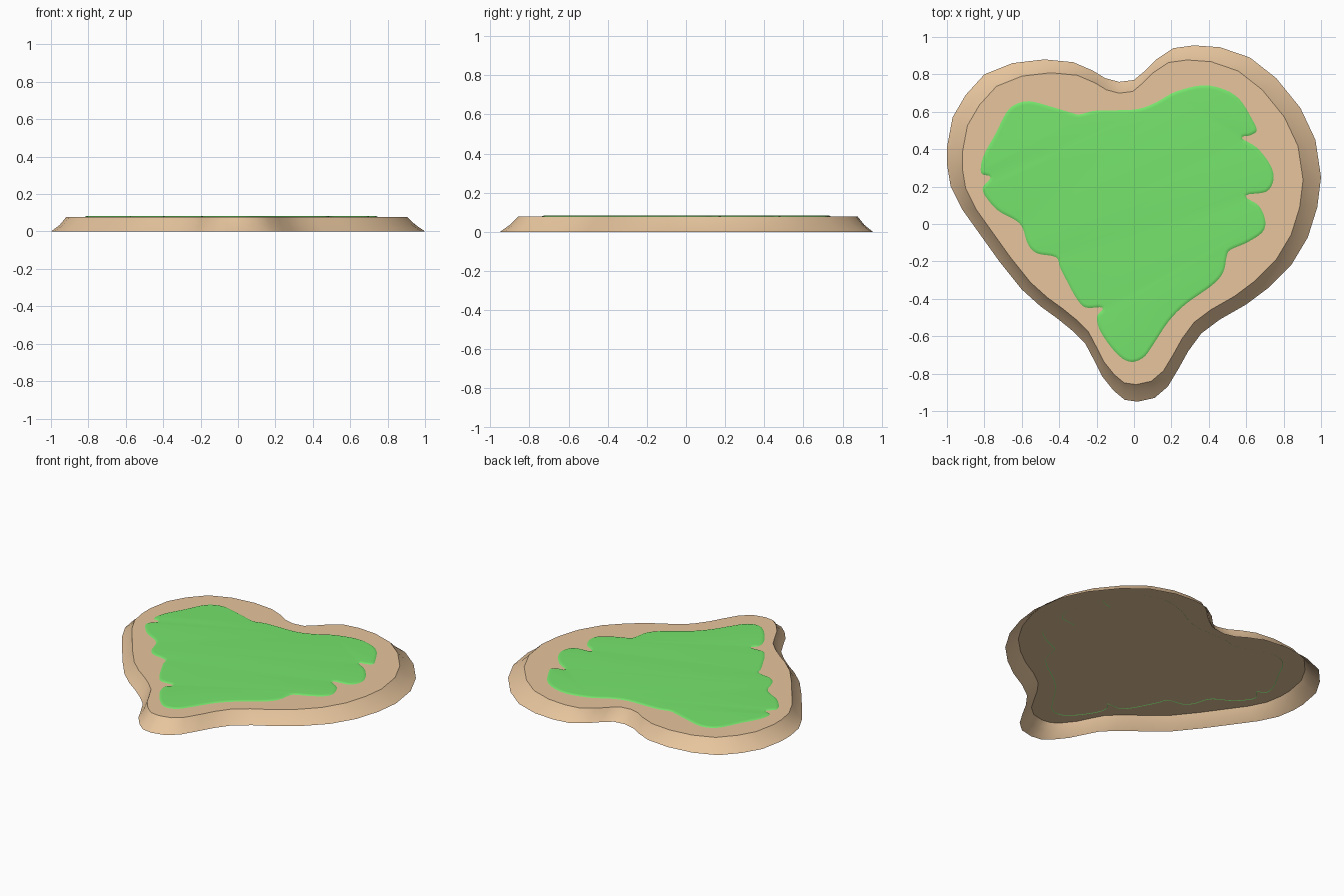
import bpy, bmesh, math

if "Cube" in bpy.data.objects:
    bpy.data.objects.remove(bpy.data.objects["Cube"])

# Outlines in hundredths of a unit, clockwise from the notch
COOKIE = [(-8, 76), (0, 77), (6, 82), (12, 88), (21, 94), (32, 95.5), (46, 94.5), (62, 89),
          (76, 78), (89, 62), (97, 45), (100, 25), (98, 9), (93, -7), (84, -22), (72, -34),
          (60, -43), (46, -51), (36, -58.5), (29, -68), (24, -77), (18, -87), (11, -93),
          (2, -95), (-5, -94), (-11, -89), (-17, -81.5), (-21, -73.5), (-26, -64),
          (-33, -57), (-41, -50.5), (-50, -44), (-60, -35), (-72, -20), (-82, -6),
          (-92, 8), (-98, 20), (-100, 32), (-100, 41), (-97, 57), (-90, 69), (-80, 80),
          (-65, 86), (-48, 88), (-32.5, 86.5), (-22, 82), (-15.5, 78)]
ICING = [(-29, 59), (-20, 61), (0, 61.5), (11, 65), (22, 71), (37, 74.5), (49, 72), (57, 66.5),
         (63, 57), (66, 50), (62, 47), (58, 46), (66, 41), (73, 32), (75, 24), (71, 17),
         (60, 15), (67, 10), (70.5, 2), (69, -4.5), (61, -10), (52, -14), (50, -17),
         (48, -26), (42, -33), (28, -43), (19, -52), (11, -64), (6, -71), (0, -74),
         (-6, -72.5), (-13, -65.5), (-19, -56), (-20, -49), (-17, -45), (-26, -45),
         (-31, -40), (-36, -31), (-40, -23), (-42, -18), (-52, -16), (-57, -11),
         (-60, -2), (-64, 2), (-73, 7), (-80, 15), (-81, 20), (-77, 25), (-82, 27),
         (-81, 36), (-74, 49), (-69, 59), (-64, 64), (-56, 66), (-44, 63), (-34, 60)]


def smooth_loop(pts, steps):
    """Closed Catmull-Rom curve through the points."""
    out, n = [], len(pts)
    for i in range(n):
        a, b, c, d = (pts[(i + k) % n] for k in (-1, 0, 1, 2))
        for s in range(steps):
            t = s / steps
            out.append(tuple(0.5 * (2 * b[k] + (c[k] - a[k]) * t
                             + (2 * a[k] - 5 * b[k] + 4 * c[k] - d[k]) * t * t
                             + (3 * b[k] - a[k] - 3 * c[k] + d[k]) * t ** 3) for k in (0, 1)))
    return out


def scaled(pts, s, dx, dy):
    return [(x * s + dx, y * s + dy) for x, y in pts]


def inset(pts, dist):
    """Move each point of a clockwise loop inward along its normal."""
    out = []
    for i, (x, y) in enumerate(pts):
        (ax, ay), (bx, by) = pts[i - 1], pts[(i + 1) % len(pts)]
        tx, ty = bx - ax, by - ay
        l = math.hypot(tx, ty)
        out.append((x + ty / l * dist, y - tx / l * dist))
    return out


def shell(name, rings, color, angle):
    """Skin a stack of (outline, z) rings, capped on top and open underneath."""
    bm = bmesh.new()
    loops = [[bm.verts.new((x / 100, y / 100, z)) for x, y in pts] for pts, z in rings]
    for lo, hi in zip(loops, loops[1:]):
        for i in range(len(lo)):
            bm.faces.new((lo[i], lo[i - 1], hi[i - 1], hi[i])[::-1])
    bm.faces.new(loops[-1][::-1])
    for f in bm.faces:
        f.normal_update()
        if f.normal.z < 0:
            f.normal_flip()
    me = bpy.data.meshes.new(name)
    bm.to_mesh(me)
    bm.free()
    ob = bpy.data.objects.new(name, me)
    bpy.context.collection.objects.link(ob)
    mat = bpy.data.materials.new(name + "_color")
    mat.diffuse_color = color
    mat.use_nodes = True
    mat.node_tree.nodes["Principled BSDF"].inputs["Base Color"].default_value = mat.diffuse_color
    me.materials.append(mat)
    bpy.ops.object.select_all(action='DESELECT')
    ob.select_set(True)
    bpy.context.view_layer.objects.active = ob
    bpy.ops.object.shade_smooth_by_angle(angle=math.radians(angle))
    return ob


# Heart-shaped cookie with a sloped rim, hollow underneath
shell("cookie", [(COOKIE, 0), (scaled(COOKIE, 0.95, -0.2, 0.3), 0.036),
                 (scaled(COOKIE, 0.911, -0.7, 0.7), 0.078)],
      (0.80, 0.56, 0.34, 1), 35)

# Spread icing, its soft lip sinking just into the cookie top
edge = smooth_loop(ICING, 4)
shell("icing", [(edge, 0.076), (inset(edge, 0.7), 0.080), (inset(edge, 1.4), 0.0825),
                (inset(edge, 2.2), 0.083)],
      (0.18, 0.78, 0.15, 1), 60)
